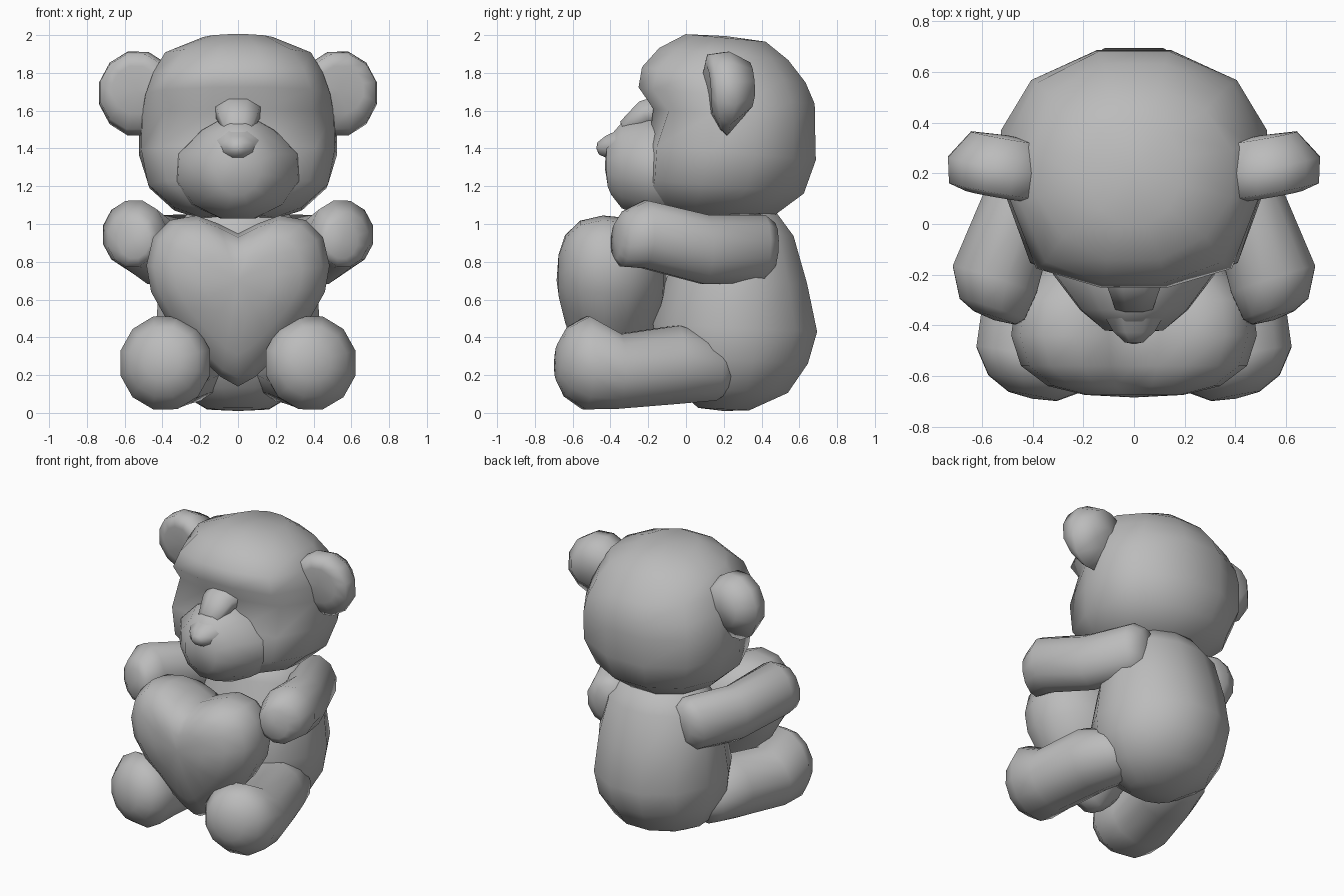
import bpy, bmesh, math
from mathutils import Vector

cube = bpy.data.objects.get("Cube")
if cube:
    bpy.data.objects.remove(cube, do_unlink=True)

grey = bpy.data.materials.new("plush grey")
grey.use_nodes = True
grey.diffuse_color = (0.5, 0.5, 0.5, 1)
grey.node_tree.nodes["Principled BSDF"].inputs["Base Color"].default_value = (0.5, 0.5, 0.5, 1)


def loft(name, rings, caps):
    """Skin a list of rings and close both ends with a fan to a cap point."""
    bm = bmesh.new()
    loops = [[bm.verts.new(p) for p in ring] for ring in rings]
    n = len(loops[0])
    for a, b in zip(loops, loops[1:]):
        for i in range(n):
            j = (i + 1) % n
            bm.faces.new((a[i], a[j], b[j], b[i]))
    for loop, tip in zip((loops[0], loops[-1]), caps):
        t = bm.verts.new(tip)
        for i in range(n):
            bm.faces.new((loop[i], loop[(i + 1) % n], t))
    bmesh.ops.recalc_face_normals(bm, faces=bm.faces)
    mesh = bpy.data.meshes.new(name)
    bm.to_mesh(mesh)
    bm.free()
    obj = bpy.data.objects.new(name, mesh)
    bpy.context.collection.objects.link(obj)
    mesh.materials.append(grey)
    bpy.ops.object.select_all(action='DESELECT')
    obj.select_set(True)
    bpy.context.view_layer.objects.active = obj
    bpy.ops.object.shade_smooth_by_angle(angle=math.radians(75))
    return obj


def tube(name, stations, n=12, bulge=(0.01, 0.01), side=1):
    """Elliptical tube through (x, y, z, side radius, up radius) stations."""
    pts = [Vector((s[0] * side, s[1], s[2])) for s in stations]
    w = (pts[-1] - pts[0]).normalized()
    x = Vector((1, 0, 0))
    u = (x - w * w.dot(x)).normalized()
    v = w.cross(u)
    rings = []
    for p, s in zip(pts, stations):
        angles = [math.tau * (i + 0.5) / n for i in range(n)]
        rings.append([p + u * s[3] * math.cos(a) + v * s[4] * math.sin(a) for a in angles])
    return loft(name, rings, (pts[0] - w * bulge[0], pts[-1] + w * bulge[1]))


def push(obj, centre, radius, offset):
    """Soft push of the vertices around a point."""
    for vert in obj.data.vertices:
        d = (vert.co - Vector(centre)).length / radius
        if d < 1:
            vert.co += Vector(offset) * (1 - d * d)


# Torso
tube("body", [(0, .2, .02, .17, .14), (0, .24, .12, .34, .31), (0, .25, .28, .43, .41),
              (0, .26, .45, .45, .45), (0, .27, .7, .43, .385), (0, .28, .95, .37, .3),
              (0, .25, 1.08, .25, .23)])

# Head: brow ring above a recessed eye ring, with full cheeks and brow corners
head = tube("head", [(0, .12, 1.03, .2, .2), (0, .14, 1.08, .35, .345), (0, .21, 1.2, .485, .43),
                     (0, .245, 1.38, .53, .46), (0, .255, 1.57, .525, .445),
                     (0, .215, 1.68, .505, .485), (0, .2, 1.79, .465, .45),
                     (0, .2, 1.9, .4, .355), (0, .21, 1.985, .19, .22)])
for s in (-1, 1):
    push(head, (s * .37, -.08, 1.32), .26, (s * .04, -.085, 0))
    push(head, (s * .36, -.1, 1.71), .2, (s * .03, -.05, 0))
    push(head, (s * .37, .56, 1.5), .35, (s * .035, 0, 0))

# Muzzle narrowing toward the bridge, with mouth and nose
muzzle = tube("muzzle", [(0, -.05, 1.3, .36, .28), (0, -.2, 1.3, .33, .28),
                         (0, -.34, 1.31, .22, .235), (0, -.42, 1.3, .12, .15)])
for vert in muzzle.data.vertices:
    vert.co.x *= 1 - max(0, vert.co.z - 1.35) * 1.3
push(muzzle, (0, -.4, 1.18), .1, (0, .03, 0))
tube("nose", [(0, -.32, 1.42, .15, .1), (0, -.42, 1.405, .09, .065),
              (0, -.465, 1.4, .04, .035)], n=8)
tube("nose_bridge", [(0, -.1, 1.6, .14, .1), (0, -.22, 1.58, .12, .08),
                     (0, -.33, 1.5, .08, .05)], n=8)

# Ears, arms and legs
for s, label in ((1, "left"), (-1, "right")):
    ear = tube(label + "_ear", [(.54, .11, 1.71, .13, .13), (.54, .13, 1.7, .2, .205),
                                (.53, .23, 1.69, .215, .23), (.5, .34, 1.72, .15, .14)],
               bulge=(-.03, .01), side=s)
    for vert in ear.data.vertices:      # ear gets thinner towards its lower edge
        vert.co.y = .21 + (vert.co.y - .21) * min(1, .25 + (vert.co.z - 1.47) * 4.5)
    tube(label + "_arm", [(.28, .46, .88, .1, .13), (.31, .4, .87, .16, .185),
                          (.44, .1, .865, .155, .19), (.55, -.22, .945, .18, .185),
                          (.56, -.335, .92, .14, .15), (.55, -.37, .915, .09, .1)], side=s)
    tube(label + "_leg", [(.22, .26, .23, .1, .1), (.24, .16, .23, .2, .17),
                          (.31, -.05, .255, .22, .215), (.38, -.36, .22, .23, .205),
                          (.385, -.53, .265, .25, .255), (.395, -.63, .27, .19, .19),
                          (.4, -.68, .27, .1, .1)], side=s)

# Heart cushion held in front: half outline mirrored, then scaled through its depth
half = [(.1, 1.0), (.22, 1.045), (.36, 1.02), (.45, .93), (.485, .78), (.46, .64),
        (.37, .48), (.22, .31), (.09, .19)]
outline = [(0, .95)] + half + [(0, .14)] + [(-x, z) for x, z in reversed(half)]
profile = [(-.675, .4), (-.64, .7), (-.56, .92), (-.44, 1), (-.3, .96), (-.18, .75), (-.12, .45)]
mid = .7
heart = loft("heart_cushion",
             [[(x * k, y, mid + (z - mid) * k) for x, z in outline] for y, k in profile],
             ((0, -.685, mid), (0, -.1, mid)))
for vert in heart.data.vertices:        # cushion thins towards its point
    vert.co.y = -.4 + (vert.co.y + .4) * (1 - max(0, .62 - vert.co.z) * .9)
